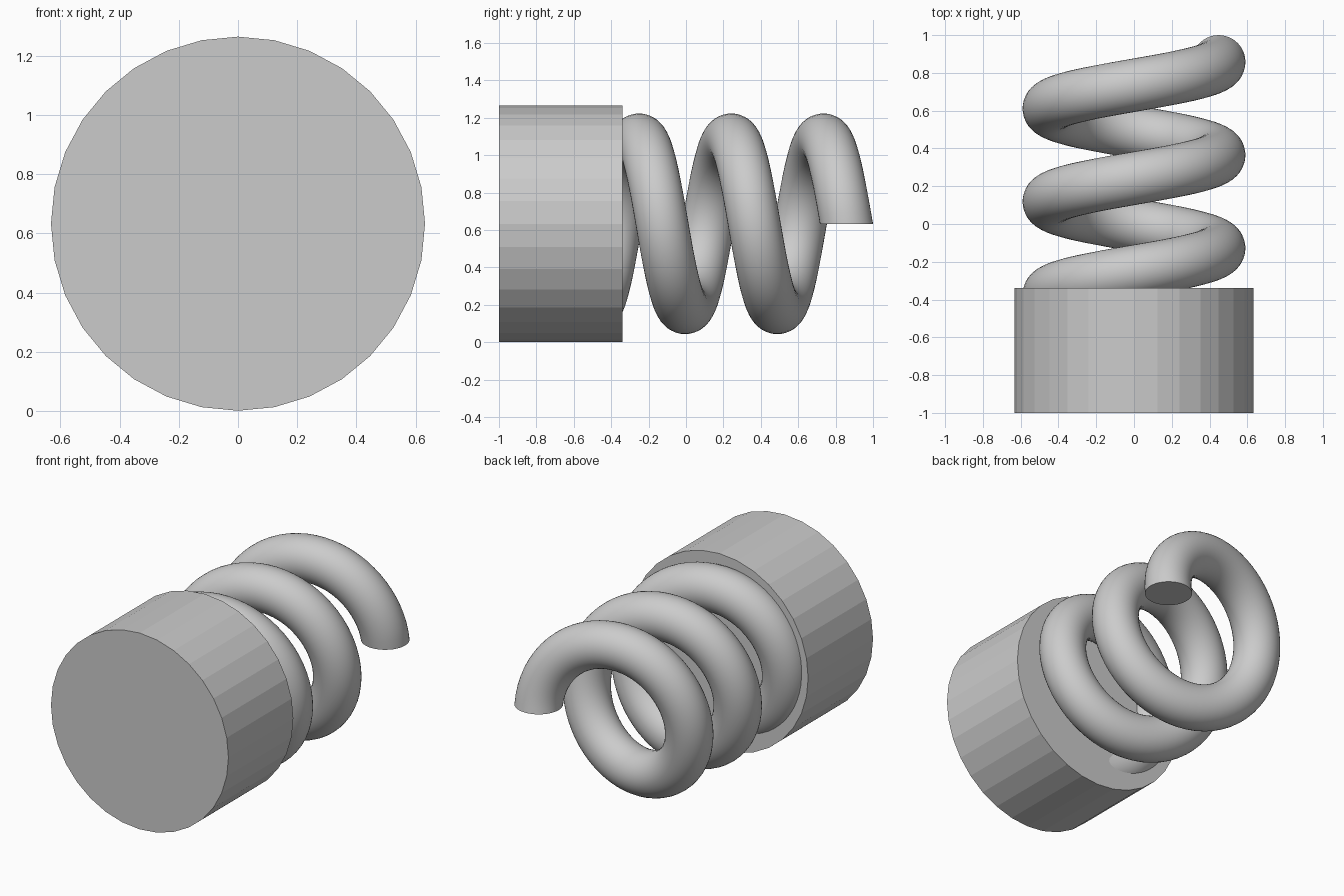
import bpy, bmesh
from math import pi, sin, cos, radians

if "Cube" in bpy.data.objects:
    bpy.data.objects.remove(bpy.data.objects["Cube"])

CENTRE_Z = 0.633

# Faceted cylindrical head lying along y
bpy.ops.mesh.primitive_cylinder_add(vertices=32, radius=0.632, depth=0.66,
                                    location=(0, -0.67, CENTRE_Z),
                                    rotation=(pi / 2, 0, 0))
bpy.context.object.name = "cylinder_head"

# Coil: circle in the xy plane swept backwards around the y axis
COIL_R, TUBE_R, PITCH, TURNS = 0.448, 0.142, 0.493, 3
STEPS, SIDES = 64, 40
bm = bmesh.new()
rings = []
for i in range(STEPS * TURNS + 1):
    t = 2 * pi * i / STEPS
    y0 = 0.858 - PITCH * i / STEPS
    ring = []
    for j in range(SIDES):
        a = 2 * pi * j / SIDES
        r = COIL_R + TUBE_R * cos(a)
        ring.append(bm.verts.new((r * cos(t), y0 + TUBE_R * sin(a), r * sin(t))))
    rings.append(ring)
for p, q in zip(rings, rings[1:]):
    for j in range(SIDES):
        k = (j + 1) % SIDES
        bm.faces.new((p[j], p[k], q[k], q[j]))

# Flat end caps
bm.faces.new(rings[0])
bm.faces.new(rings[-1])
bmesh.ops.recalc_face_normals(bm, faces=bm.faces)
mesh = bpy.data.meshes.new("coil_spring")
bm.to_mesh(mesh)
bm.free()
coil = bpy.data.objects.new("coil_spring", mesh)
coil.location.z = CENTRE_Z
bpy.context.collection.objects.link(coil)

# Smooth tube, sharp cap edges
bpy.ops.object.select_all(action='DESELECT')
coil.select_set(True)
bpy.context.view_layer.objects.active = coil
bpy.ops.object.shade_smooth_by_angle(angle=radians(40))
